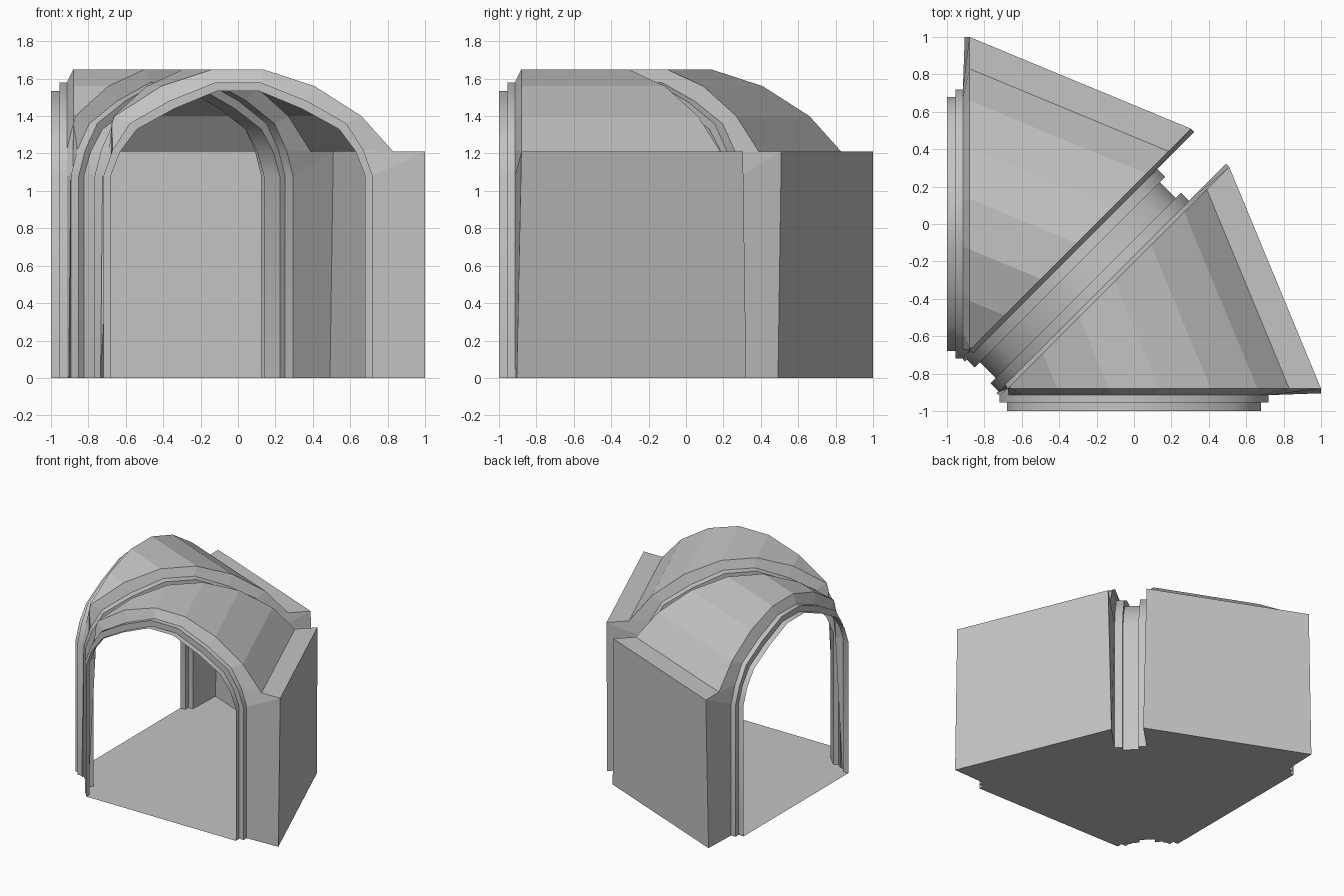
import bpy
import bmesh
import math

if "Cube" in bpy.data.objects:
    bpy.data.objects.remove(bpy.data.objects["Cube"])

stone = bpy.data.materials.new("plain_grey")
stone.use_nodes = True
GREY = (0.55, 0.55, 0.55, 1)
stone.diffuse_color = GREY
stone.node_tree.nodes["Principled BSDF"].inputs["Base Color"].default_value = GREY

# Half profiles (across, up), from the outer foot to the crown
WIDE = [(0.72, 0), (0.72, 1.08), (0.67, 1.22), (0.58, 1.36), (0.37, 1.48), (0.12, 1.58)]
NARROW = [(0.68, 0), (0.68, 1.08), (0.63, 1.21), (0.54, 1.33), (0.34, 1.44), (0.11, 1.535)]
VAULT = [(1, 0), (1, 1.21), (0.83, 1.21), (0.66, 1.40), (0.41, 1.56), (0.135, 1.65)]
# The vault's inner side shrinks to the corner where both end planes meet
VAULT_INNER = [(-0.135, 1.65), (-0.41, 1.56), (-0.66, 1.40),
               (-0.675, 1.36), (-0.68, 1.08), (-0.735, 0)]
CENTRE = -0.3
DIAG = math.sqrt(0.5)
LEAN = math.tan(math.radians(22.5))


def full(half):
    return half + [(-u, z) for u, z in reversed(half)]


def front_row(half, depth):
    return [(u, -depth, z) for u, z in full(half)]


def diagonal_row(half, offset):
    return [(CENTRE + DIAG * (u + offset), CENTRE + DIAG * (u - offset), z)
            for u, z in full(half)]


def swap(rows):
    # Mirror across the diagonal
    return [[(y, x, z) for x, y, z in row] for row in rows]


def loft(name, rows, smooth=False):
    # Skin closed rows; the closing edge makes the floor
    bm = bmesh.new()
    grid = [[bm.verts.new(p) for p in row] for row in rows]
    for a, b in zip(grid, grid[1:]):
        for i in range(len(a)):
            j = (i + 1) % len(a)
            bm.faces.new((a[i], a[j], b[j], b[i]))
    bmesh.ops.dissolve_degenerate(bm, dist=0.0005, edges=bm.edges[:])
    bmesh.ops.recalc_face_normals(bm, faces=bm.faces[:])
    mesh = bpy.data.meshes.new(name)
    bm.to_mesh(mesh)
    bm.free()
    mesh.materials.append(stone)
    obj = bpy.data.objects.new(name, mesh)
    bpy.context.collection.objects.link(obj)
    if smooth:
        bpy.ops.object.select_all(action='DESELECT')
        obj.select_set(True)
        bpy.context.view_layer.objects.active = obj
        bpy.ops.object.shade_smooth_by_angle(angle=math.radians(32))
    return obj


# Wedge-shaped vault between the front plane and the diagonal plane
near, far = [], []
for x, z in VAULT + VAULT_INNER:
    rise = min(z / 1.21, 1)
    y = -0.905 + 0.025 * rise
    gap = 0.17 + 0.035 * rise
    run = max(0, (x - y - gap) / (1 + LEAN))
    near.append((x, y, z))
    far.append((x - LEAN * run, y + run, z))
vault = [front_row(WIDE, 0.915), near, far, diagonal_row(WIDE, 0.12)]
loft("front_vault", vault)
loft("side_vault", swap(vault))

# Stepped arch frames at both mouths
mouth = [front_row(WIDE, 0.915), front_row(WIDE, 0.955),
         front_row(NARROW, 0.955), front_row(NARROW, 1)]
loft("front_arch_frame", mouth, True)
loft("side_arch_frame", swap(mouth), True)

# Diagonal arch joining the two vaults
joint = [diagonal_row(half, off) for half, off in
         ((WIDE, 0.12), (WIDE, 0.06), (NARROW, 0.06),
          (NARROW, -0.06), (WIDE, -0.06), (WIDE, -0.12))]
loft("diagonal_arch_frame", joint, True)
